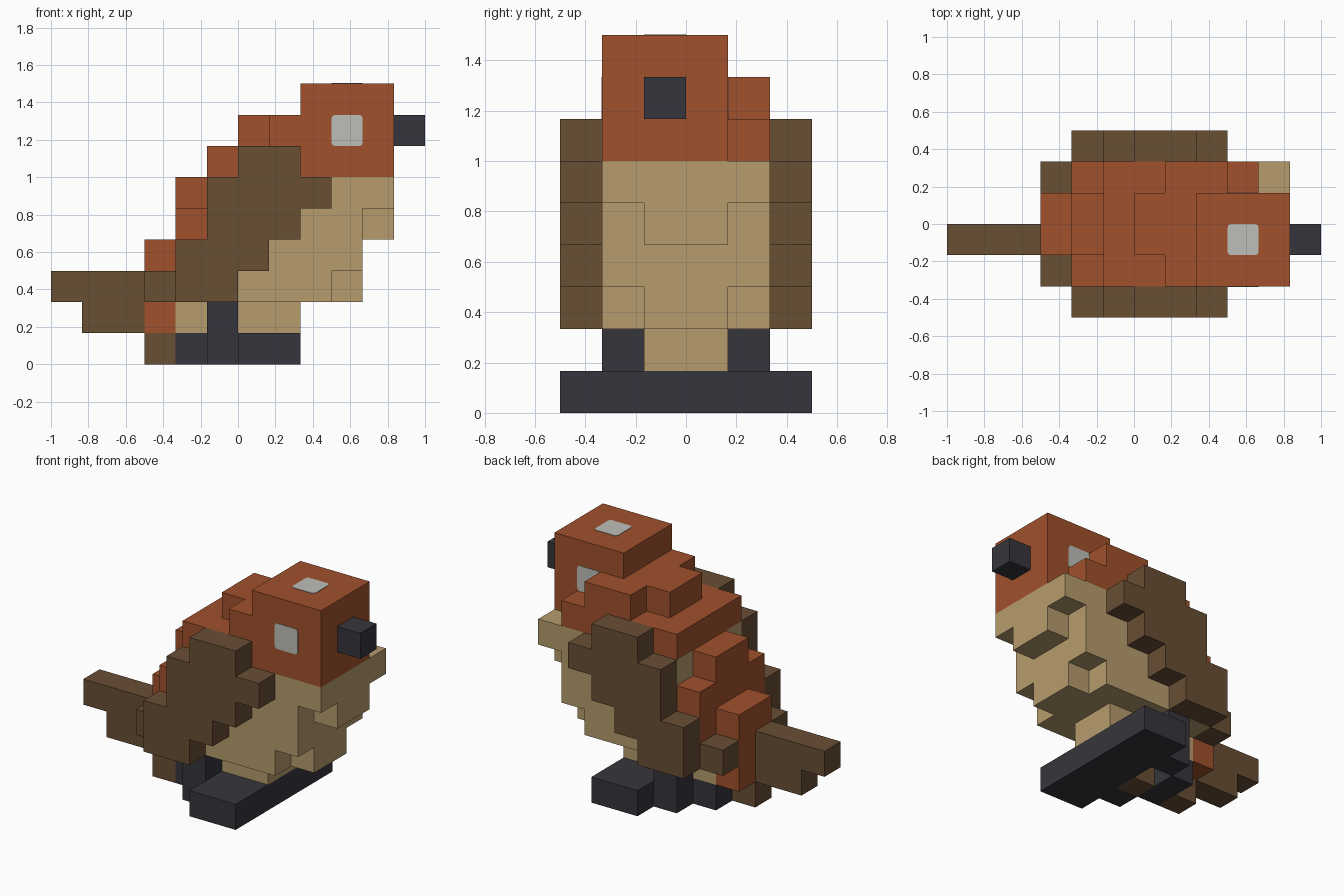
import bpy, bmesh, math
from mathutils import Vector, Matrix

cube = bpy.data.objects.get("Cube")
if cube:
    bpy.data.objects.remove(cube, do_unlink=True)

U = 1 / 6                          # edge of one block
ORIGIN = Vector((-1, -0.5, 0))     # corner of block (0, 0, 0)


def material(name, rgb):
    lin = [((c / 255 + 0.055) / 1.055) ** 2.4 for c in rgb] + [1]
    m = bpy.data.materials.new(name)
    m.use_nodes = True
    m.diffuse_color = lin
    m.node_tree.nodes["Principled BSDF"].inputs["Base Color"].default_value = lin
    return m


RUST = material("rust", (161, 81, 44))
BROWN = material("brown", (104, 78, 52))
TAN = material("tan", (182, 156, 109))
DARK = material("charcoal", (54, 53, 60))
PALE = material("pale_grey", (190, 190, 186))


def finish(bm, name, mat):
    mesh = bpy.data.meshes.new(name)
    bm.to_mesh(mesh)
    bm.free()
    mesh.materials.append(mat)
    obj = bpy.data.objects.new(name, mesh)
    bpy.context.scene.collection.objects.link(obj)
    return obj


def blocks(name, mat, *runs):
    """Fuse inclusive block runs ((x0, x1), (y0, y1), (z0, z1)) into one shell."""
    cells = set()
    for (x0, x1), (y0, y1), (z0, z1) in runs:
        cells |= {(x, y, z) for x in range(x0, x1 + 1)
                  for y in range(y0, y1 + 1) for z in range(z0, z1 + 1)}
    bm = bmesh.new()
    verts = {}

    def corner(p):
        if p not in verts:
            verts[p] = bm.verts.new(ORIGIN + Vector(p) * U)
        return verts[p]

    for c in cells:
        for axis in range(3):
            for side in (0, 1):
                near = list(c)
                near[axis] += 2 * side - 1
                if tuple(near) in cells:
                    continue
                a, b = (axis + 1) % 3, (axis + 2) % 3
                loop = []
                for da, db in ((0, 0), (1, 0), (1, 1), (0, 1)):
                    p = list(c)
                    p[axis] += side
                    p[a] += da
                    p[b] += db
                    loop.append(corner(tuple(p)))
                bm.faces.new(loop if side else loop[::-1])
    # Merge the block faces into large flat ones
    bmesh.ops.dissolve_limit(bm, angle_limit=0.01, verts=bm.verts[:], edges=bm.edges[:])
    return finish(bm, name, mat)


# Head, beak and nape
blocks("head", RUST, ((8, 10), (1, 3), (6, 8)))
blocks("beak", DARK, ((11, 11), (2, 2), (7, 7)))
blocks("nape", RUST,
       ((5, 7), (1, 4), (6, 6)), ((8, 9), (4, 4), (6, 6)),
       ((6, 7), (2, 3), (7, 7)), ((7, 7), (1, 1), (7, 7)), ((7, 8), (4, 4), (7, 7)))

# Stepped back
blocks("back", RUST,
       ((4, 4), (2, 3), (3, 5)), ((4, 4), (1, 4), (3, 4)), ((3, 3), (2, 3), (1, 3)))

# Breast and belly
blocks("belly", TAN,
       ((5, 10), (1, 4), (5, 5)),
       ((5, 9), (1, 4), (4, 4)), ((10, 10), (2, 3), (4, 4)),
       ((5, 9), (1, 4), (3, 3)),
       ((4, 8), (1, 4), (2, 2)), ((9, 9), (2, 3), (2, 2)),
       ((4, 7), (2, 3), (1, 1)))

# Wings, flank feathers, legs and feet on both sides
for side, outer, inner in (("right", 0, 1), ("left", 5, 4)):
    o, n = (outer, outer), (inner, inner)
    blocks(side + "_wing", BROWN,
           ((6, 7), o, (6, 6)), ((5, 8), o, (5, 5)), ((5, 7), o, (4, 4)),
           ((4, 6), o, (3, 3)), ((4, 5), o, (2, 2)))
    blocks(side + "_flank_feather", BROWN, ((3, 3), n, (2, 2)))
    blocks(side + "_leg", DARK, ((5, 5), n, (1, 1)))
    blocks(side + "_foot", DARK, ((6, 7), o, (0, 0)), ((5, 7), n, (0, 0)))
blocks("foot_bridge", DARK, ((6, 7), (2, 3), (0, 0)))
blocks("rear_toes", DARK, ((4, 4), (2, 3), (0, 0)))

# Tail and perch
blocks("tail", BROWN, ((0, 2), (2, 2), (2, 2)), ((1, 2), (2, 2), (1, 1)))
blocks("perch_end", BROWN, ((3, 3), (2, 2), (0, 0)))
blocks("perch_middle", BROWN, ((5, 5), (2, 2), (0, 0)))


def eye_plate(name, centre, rotation):
    """Thin square plate with softened corners."""
    bm = bmesh.new()
    bmesh.ops.create_cube(bm, size=1, matrix=Matrix.Diagonal((U, U, 0.006, 1)))
    uprights = [e for e in bm.edges
                if abs(e.verts[0].co.z - e.verts[1].co.z) > 0.001]
    bmesh.ops.bevel(bm, geom=uprights, offset=0.018, segments=2, profile=0.5,
                    affect='EDGES')
    bm.transform(Matrix.Translation(centre) @ Matrix.Rotation(rotation, 4, 'X'))
    finish(bm, name, PALE)


# Eyes and crown spot
ex, ey, ez = ORIGIN + Vector((9.5, 2.5, 7.5)) * U
eye_plate("right_eye", (ex, ey - 1.5 * U, ez), math.pi / 2)
eye_plate("left_eye", (ex, ey + 1.5 * U, ez), math.pi / 2)
eye_plate("crown_spot", (ex, ey, ez + 1.5 * U), 0)
